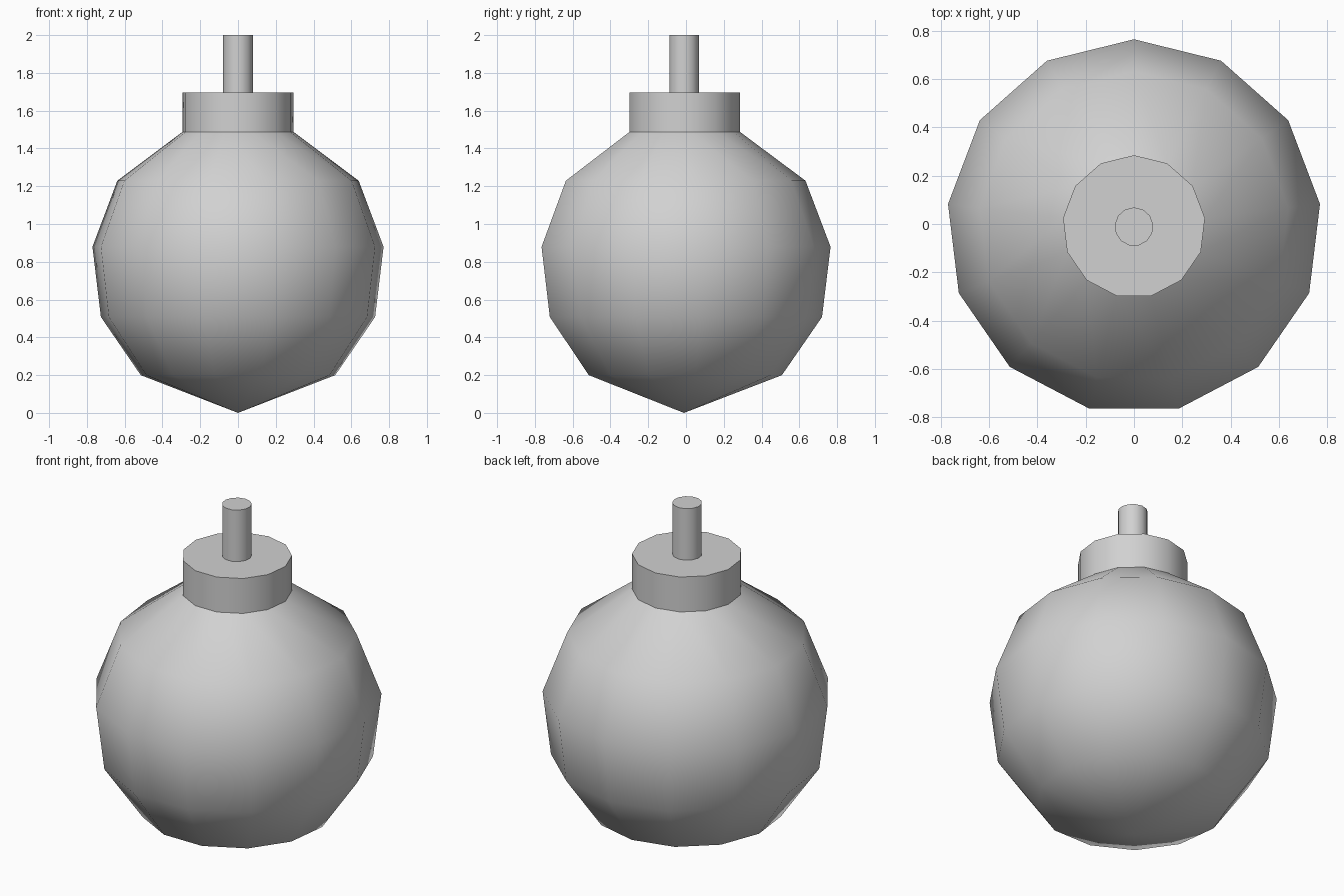
import bpy
import bmesh
import math

cube = bpy.data.objects.get("Cube")
if cube:
    bpy.data.objects.remove(cube, do_unlink=True)

SIDES = 13
R = 0.782                 # body radius
CENTRE_Y = -0.011         # an odd-sided ring sits off centre in its bounds

grey = bpy.data.materials.new("light_grey")
grey.use_nodes = True
colour = (0.64, 0.64, 0.64, 1.0)
grey.diffuse_color = colour
grey.node_tree.nodes["Principled BSDF"].inputs["Base Color"].default_value = colour


def lathe(name, profile):
    """Turn a (radius, z) profile, bottom to top, into a closed round part."""
    bm = bmesh.new()
    rings = []
    for r, z in profile:
        if r == 0:
            rings.append([bm.verts.new((0, CENTRE_Y, z))])
            continue
        ring = []
        for i in range(SIDES):
            a = math.tau * i / SIDES
            ring.append(bm.verts.new((r * math.sin(a), CENTRE_Y + r * math.cos(a), z)))
        rings.append(ring)
    for low, high in zip(rings, rings[1:]):
        for i in range(SIDES):
            j = (i + 1) % SIDES
            if len(low) == 1:
                bm.faces.new((low[0], high[i], high[j]))
            else:
                bm.faces.new((low[i], low[j], high[j], high[i]))
    for ring in (rings[0], rings[-1]):
        if len(ring) > 1:
            bm.faces.new(ring)
    bmesh.ops.recalc_face_normals(bm, faces=bm.faces)
    mesh = bpy.data.meshes.new(name)
    bm.to_mesh(mesh)
    bm.free()
    mesh.materials.append(grey)
    obj = bpy.data.objects.new(name, mesh)
    bpy.context.collection.objects.link(obj)
    bpy.ops.object.select_all(action='DESELECT')
    obj.select_set(True)
    bpy.context.view_layer.objects.active = obj
    bpy.ops.object.shade_smooth_by_angle(angle=math.radians(42))
    return obj


# Round body with a pointed base, its upper ring drawn up into the collar
body = [(0, 0)]
for k in (1.5, 2.5, 3.5, 4.5):
    a = math.tau * k / SIDES
    body.append((R * math.sin(a), 0.785 - R * math.cos(a)))
lathe("body_and_collar", body + [(0.296, 1.488), (0.296, 1.695)])

# Thin fuse stem standing on the collar
lathe("fuse_stem", [(0.08, 1.69), (0.08, 2.0)])
